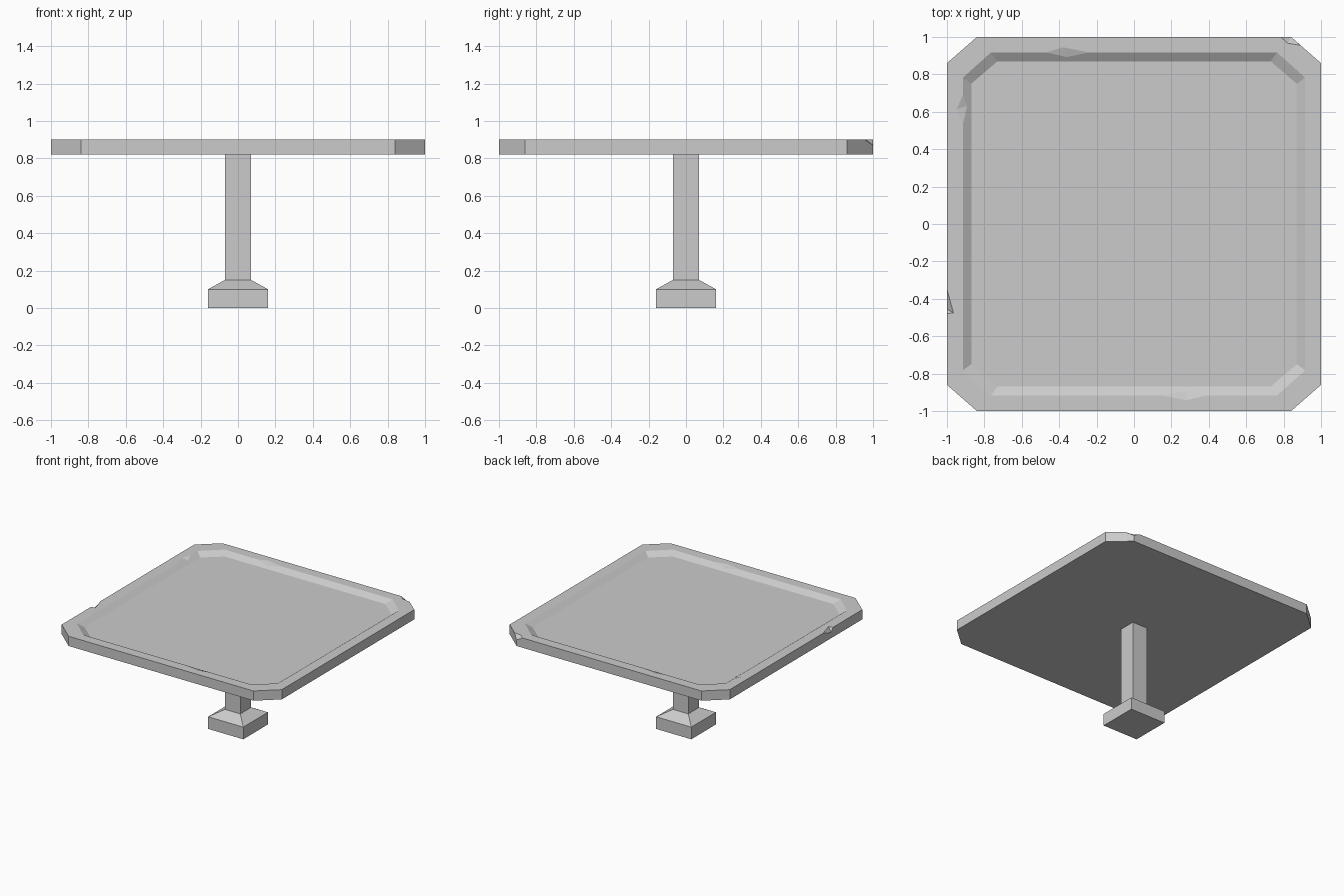
import bpy, bmesh
from mathutils import Vector

if "Cube" in bpy.data.objects:
    bpy.data.objects.remove(bpy.data.objects["Cube"])


def make_object(name, bm):
    bmesh.ops.recalc_face_normals(bm, faces=bm.faces)
    mesh = bpy.data.meshes.new(name)
    bm.to_mesh(mesh)
    bm.free()
    obj = bpy.data.objects.new(name, mesh)
    bpy.context.collection.objects.link(obj)
    return obj


def loft(name, rings):
    """Skin a stack of rings and cap both ends."""
    bm = bmesh.new()
    loops = [[bm.verts.new(p) for p in ring] for ring in rings]
    n = len(loops[0])
    for a, b in zip(loops, loops[1:]):
        for i in range(n):
            j = (i + 1) % n
            bm.faces.new((a[i], a[j], b[j], b[i]))
    bm.faces.new(loops[0])
    bm.faces.new(loops[-1])
    return make_object(name, bm)


def square(r, z):
    return [(-r, -r, z), (r, -r, z), (r, r, z), (-r, r, z)]


def octagon(x, y, cx, cy, z):
    """Rectangle with clipped corners."""
    a, b = x - cx, y - cy
    return [(-a, -y, z), (a, -y, z), (x, -b, z), (x, b, z),
            (a, y, z), (-a, y, z), (-x, b, z), (-x, -b, z)]


# Pedestal: square foot, sloped shoulder and post
loft("pedestal", [square(0.16, 0), square(0.16, 0.10),
                  square(0.07, 0.15), square(0.07, 0.82)])

# Table top: clipped slab with a shallow sunken panel
top = loft("table_top", [octagon(1, 1, 0.16, 0.14, 0.82),
                         octagon(1, 1, 0.16, 0.14, 0.90),
                         octagon(0.915, 0.917, 0.15, 0.135, 0.90),
                         octagon(0.87, 0.87, 0.14, 0.12, 0.87)])

# Chips in the rim: points of the broken surface, and the way the cutter extends
T = 0.90
chips = [
    # back lip
    ([(-0.47, 0.917, T), (-0.38, 0.945, T), (-0.24, 0.917, T),
      (-0.36, 0.893, 0.884)], (0, 0, 0.05)),
    # front lip
    ([(0.15, -0.917, T), (0.28, -0.942, T), (0.39, -0.917, T),
      (0.28, -0.893, 0.884)], (0, 0, 0.05)),
    # left lip
    ([(-0.915, 0.69, T), (-0.947, 0.615, T), (-0.915, 0.53, T),
      (-0.893, 0.63, 0.884)], (0, 0, 0.05)),
    # left outer edge
    ([(-1, -0.35, T), (-0.965, -0.475, T), (-1, -0.455, 0.867),
      (-1, -0.48, T)], (-0.03, 0, 0.03)),
    # back right corner
    ([(0.785, 1, T), (0.82, 0.967, T), (0.89, 0.955, T),
      (0.84, 1, 0.87)], (0, 0.05, 0.033)),
]
bm = bmesh.new()
for points, push in chips:
    verts = [bm.verts.new(Vector(p) + Vector(push) * k)
             for p in points for k in (0, 1)]
    hull = bmesh.ops.convex_hull(bm, input=verts)
    loose = {v for v in hull["geom_interior"] + hull["geom_unused"]
             if isinstance(v, bmesh.types.BMVert)}
    bmesh.ops.delete(bm, geom=list(loose), context='VERTS')
cutter = make_object("chip_cutter", bm)
cutter.hide_render = True
cutter.display_type = 'WIRE'

cut = top.modifiers.new("chips", 'BOOLEAN')
cut.operation = 'DIFFERENCE'
cut.solver = 'EXACT'
cut.object = cutter
